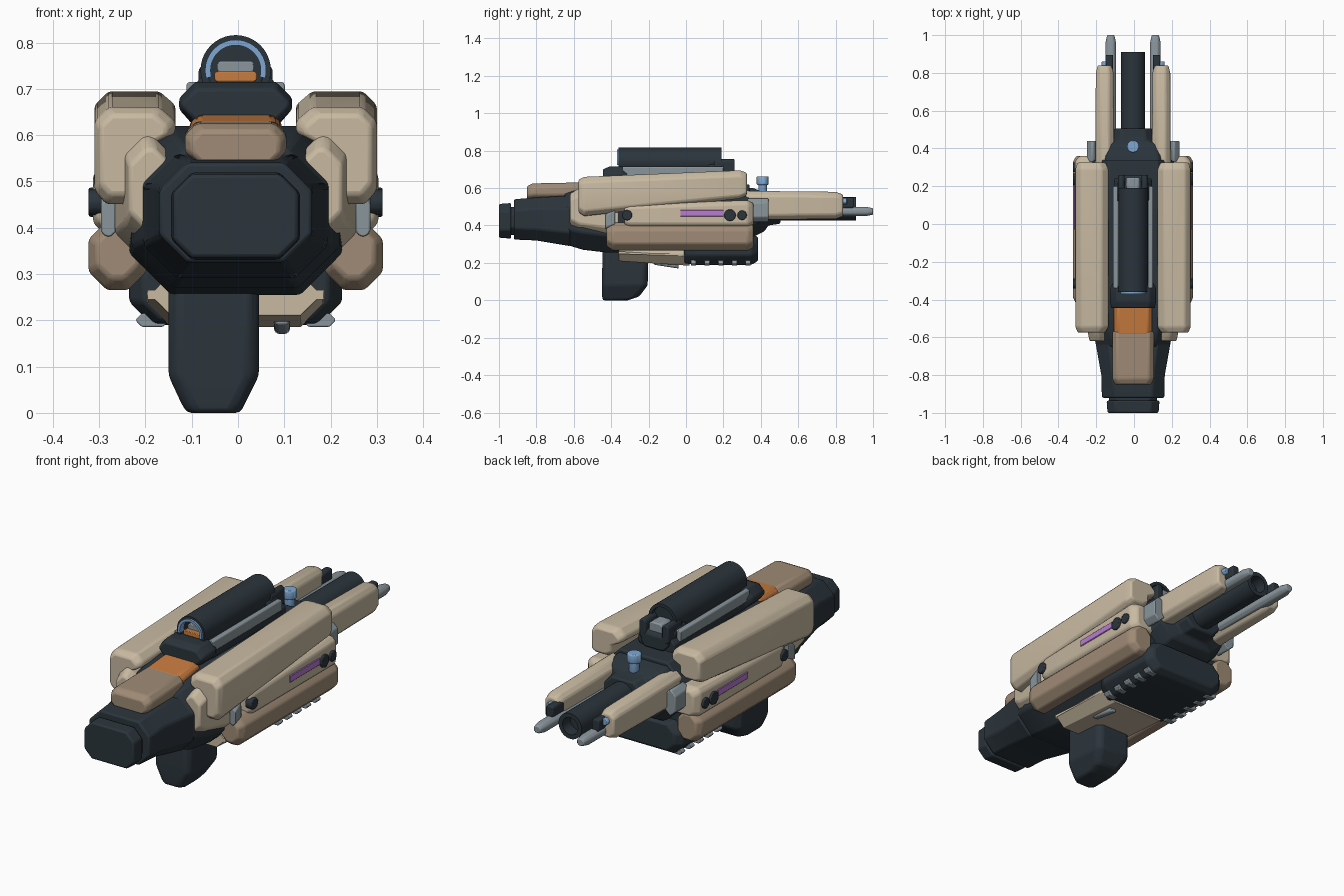
import bpy, bmesh, math
from mathutils import Matrix

if "Cube" in bpy.data.objects:
    bpy.data.objects.remove(bpy.data.objects["Cube"])

CX = -0.005  # shared centre line


def material(name, r, g, b):
    m = bpy.data.materials.new(name)
    m.use_nodes = True
    m.diffuse_color = (r, g, b, 1)
    m.node_tree.nodes["Principled BSDF"].inputs["Base Color"].default_value = (r, g, b, 1)
    return m


DARK = material("dark slate", .024, .035, .045)
BEIGE = material("beige", .58, .49, .36)
BROWN = material("warm brown", .35, .26, .18)
ORANGE = material("orange", .58, .2, .05)
GRAY = material("steel gray", .25, .3, .33)
BLUE = material("light blue", .21, .39, .64)
PURPLE = material("purple", .48, .2, .64)


def finish(name, bm, mat, bevel, angle=25):
    bmesh.ops.recalc_face_normals(bm, faces=bm.faces)
    me = bpy.data.meshes.new(name)
    bm.to_mesh(me)
    bm.free()
    me.materials.append(mat)
    ob = bpy.data.objects.new(name, me)
    bpy.context.collection.objects.link(ob)
    bpy.ops.object.select_all(action='DESELECT')
    ob.select_set(True)
    bpy.context.view_layer.objects.active = ob
    bpy.ops.object.shade_smooth_by_angle(angle=math.radians(angle))
    if bevel:
        mod = ob.modifiers.new("edge bevel", 'BEVEL')
        mod.width, mod.segments, mod.limit_method = bevel, 2, 'ANGLE'
        mod.angle_limit = math.radians(20)
    return ob


def loft(name, rings, mat, bevel=.008):
    """Skin a closed solid through equal-length rings of points."""
    bm = bmesh.new()
    loops = [[bm.verts.new(p) for p in r] for r in rings]
    n = len(loops[0])
    for a, b in zip(loops, loops[1:]):
        for i in range(n):
            bm.faces.new((a[i], a[(i + 1) % n], b[(i + 1) % n], b[i]))
    bm.faces.new(loops[0])
    bm.faces.new(loops[-1])
    return finish(name, bm, mat, bevel)


def octagon(a0, a1, b0, b1, c):
    return [(a0 + c, b0), (a1 - c, b0), (a1, b0 + c), (a1, b1 - c),
            (a1 - c, b1), (a0 + c, b1), (a0, b1 - c), (a0, b0 + c)]


def body(name, mat, *stations, bevel=.008):
    """Chamfered body along y; station = y, x centre, half width, z0, z1, chamfer."""
    return loft(name, [[(CX + x, y, z) for x, z in octagon(c - w, c + w, z0, z1, k)]
                       for y, c, w, z0, z1, k in stations], mat, bevel)


def box(name, mat, x, w, y0, y1, z0, z1, c=.015, bevel=.006):
    return body(name, mat, (y0, x, w, z0, z1, c), (y1, x, w, z0, z1, c), bevel=bevel)


def rod(name, mat, x, y, z, r, length, axis='Y', sides=32, bevel=.004):
    bm = bmesh.new()
    turn = {'X': Matrix.Rotation(math.pi / 2, 4, 'Y'),
            'Y': Matrix.Rotation(math.pi / 2, 4, 'X'), 'Z': Matrix()}[axis]
    bmesh.ops.create_cone(bm, cap_ends=True, segments=sides, radius1=r, radius2=r, depth=length,
                          matrix=Matrix.Translation((CX + x, y, z)) @ turn)
    return finish(name, bm, mat, bevel, 35)


def tube(name, mat, z, y0, y1, outer, inner, start=0, sweep=360):
    """Hollow pipe, or an arch when the sweep is under a full turn."""
    bm = bmesh.new()
    steps = 40
    grid = []
    for i in range(steps + 1):
        t = math.radians(start + sweep * i / steps)
        grid.append([bm.verts.new((CX + r * math.cos(t), y, z + r * math.sin(t)))
                     for r, y in ((outer, y0), (outer, y1), (inner, y1), (inner, y0))])
    for a, b in zip(grid, grid[1:]):
        for k in range(4):
            bm.faces.new((a[k], a[(k + 1) % 4], b[(k + 1) % 4], b[k]))
    if sweep < 360:
        bm.faces.new(grid[0])
        bm.faces.new(grid[-1])
    else:
        bmesh.ops.remove_doubles(bm, verts=bm.verts, dist=.0001)
    return finish(name, bm, mat, 0, 35)


# Stock and receiver
body("butt_pad", DARK, (-1, 0, .135, .335, .515, .04), (-.935, 0, .14, .33, .52, .045))
body("butt_neck", DARK, (-.95, 0, .125, .35, .5, .04), (-.9, 0, .13, .35, .5, .04))
body("stock", DARK, (-.92, 0, .165, .325, .54, .06), (-.8, 0, .168, .32, .55, .06),
     (-.62, 0, .2, .29, .56, .07))
body("receiver", DARK, (-.65, 0, .19, .3, .57, .08), (-.55, 0, .225, .27, .6, .09),
     (-.42, 0, .23, .255, .62, .09), (.34, 0, .22, .27, .62, .09))
body("cheek_rest", BROWN, (-.85, 0, .095, .54, .61, .02), (-.82, 0, .11, .54, .625, .025),
     (-.57, 0, .11, .54, .63, .025))
body("cheek_hinge", ORANGE, (-.585, 0, .1, .56, .63, .02), (-.43, 0, .1, .58, .645, .02))

# Grip and trigger area
loft("grip", [[(x, y, z) for x, y in octagon(x0, x1, y0, y1, .022)]
              for z, x0, x1, y0, y1 in ((0, -.11, .005, -.445, -.31), (.02, -.122, .015, -.448, -.25),
                                        (.08, -.15, .045, -.45, -.205), (.29, -.15, .045, -.445, -.2))],
     DARK, .01)
body("belly_tray", BEIGE, (-.36, 0, .19, .21, .3, .05), (.02, 0, .19, .185, .3, .05))
body("trigger_guard", GRAY, (-.17, .1, .017, .19, .22, .007), (-.04, .1, .017, .17, .2, .007), bevel=.004)

# Fore block with ribbed underside
body("fore_block", DARK, (-.01, 0, .2, .2, .34, .04), (.04, 0, .23, .19, .35, .05),
     (.35, 0, .23, .19, .35, .05), (.385, 0, .2, .21, .34, .04))
body("front_housing", DARK, (.25, 0, .21, .33, .61, .07), (.36, 0, .2, .34, .6, .07),
     (.42, 0, .19, .37, .575, .07), (.44, 0, .11, .4, .57, .04), (.505, 0, .1, .41, .565, .04))

# Scope with base, rails, arch and mount
body("scope_base", DARK, (-.445, 0, .115, .63, .7, .03), (-.41, 0, .122, .62, .715, .035),
     (-.34, 0, .122, .62, .715, .035), (-.3, 0, .1, .6, .7, .03), (.24, 0, .1, .6, .69, .03))
tube("scope_tube", DARK, .74, -.36, .19, .076, .06)
rod("scope_core", DARK, 0, -.06, .74, .062, .46)
tube("scope_arch", BLUE, .74, -.37, -.335, .066, .054, -15, 210)
box("scope_lens_sill", ORANGE, 0, .046, -.355, -.27, .715, .738, .005, .003)
box("scope_lens_plate", GRAY, 0, .04, -.33, -.27, .735, .76, .005, .003)
body("scope_mount", DARK, (.12, 0, .085, .65, .735, .02), (.2, 0, .085, .65, .735, .02),
     (.26, 0, .07, .62, .69, .02))
box("scope_mount_clasp", GRAY, 0, .038, .17, .245, .66, .745, .012)
rod("front_sight", BLUE, 0, .41, .61, .024, .09, 'Z', 16, .004)
rod("front_sight_cap", BLUE, 0, .41, .64, .033, .045, 'Z', 16, .012)

# Barrel
tube("barrel", DARK, .49, .42, .91, .063, .042)
rod("barrel_core", DARK, 0, .6, .49, .044, .5)

# Mirrored armour, prongs and fittings
SHELL = ((.13, .605), (.13, .63), (.165, .66), (.275, .66), (.305, .63), (.305, .48),
         (.28, .45), (.215, .45), (.18, .5), (.18, .58))
for s, side in ((1, "left"), (-1, "right")):
    def shell_ring(y, lift, inset):
        return [(CX + s * (.235 + (x - .235) * inset), y, .57 + (z - .57) * inset + lift
                 + (max(0, .57 - z) * lift * 14 if lift > 0 else 0)) for x, z in SHELL]
    loft(side + "_upper_shell", [shell_ring(-.575, 0, .82), shell_ring(-.545, 0, 1),
                                 shell_ring(.29, .035, 1), shell_ring(.325, .035, .85)], BEIGE)
    body(side + "_rear_shell", BEIGE, (-.62, s * .185, .045, .4, .57, .035),
         (-.57, s * .19, .05, .37, .6, .04), (-.36, s * .21, .06, .34, .6, .04))
    body(side + "_mid_shell", BEIGE, (-.33, s * .235, .065, .4, .51, .02),
         (-.3, s * .235, .073, .39, .515, .02), (.33, s * .235, .073, .39, .535, .02),
         (.36, s * .23, .055, .4, .52, .02))
    body(side + "_lower_shell", BROWN, (-.425, s * .255, .045, .29, .4, .03),
         (-.39, s * .255, .063, .265, .415, .04), (.33, s * .255, .063, .265, .415, .04),
         (.36, s * .25, .05, .28, .405, .03))
    box(side + "_rail_line", GRAY, s * .092, .014, -.34, .2, .66, .715, .005, .003)
    box(side + "_mount_arm", DARK, s * .062, .018, .15, .26, .66, .755, .012)
    box(side + "_light_strip", PURPLE, s * .307, .005, -.03, .2, .448, .482, .003, 0)
    for n, (y, r) in enumerate(((-.315, .028), (.235, .032), (.3, .026))):
        rod(f"{side}_side_bolt_{n + 1}", DARK, s * .3, y, .455, r, .035, 'X', 12)
    body(side + "_rear_fin", GRAY, (-.43, s * .275, .016, .38, .46, .01),
         (-.38, s * .275, .016, .4, .49, .01), bevel=.004)
    body(side + "_prong", BEIGE, (.32, s * .15, .05, .43, .585, .025),
         (.8, s * .15, .047, .435, .58, .025), (.84, s * .15, .037, .45, .565, .02))
    body(side + "_prong_rod", GRAY, (.5, s * .118, .028, .45, .5, .014),
         (.96, s * .118, .028, .45, .5, .014), (1, s * .118, .019, .458, .492, .01), bevel=.005)
    box(side + "_prong_insert", DARK, s * .125, .02, .8, .895, .49, .55, .008)
    rod(side + "_prong_light", BLUE, s * .15, .845, .53, .017, .03, 'Y', 16)
    box(side + "_prong_clamp", GRAY, s * .215, .03, .33, .44, .42, .545, .025)
    for i in range(5):
        rib = .04 + i * .073
        body(f"{side}_rib_{i + 1}", GRAY, (rib - .014, s * .18, .035, .186, .215, .012),
             (rib + .014, s * .18, .035, .186, .215, .012), bevel=.004)
